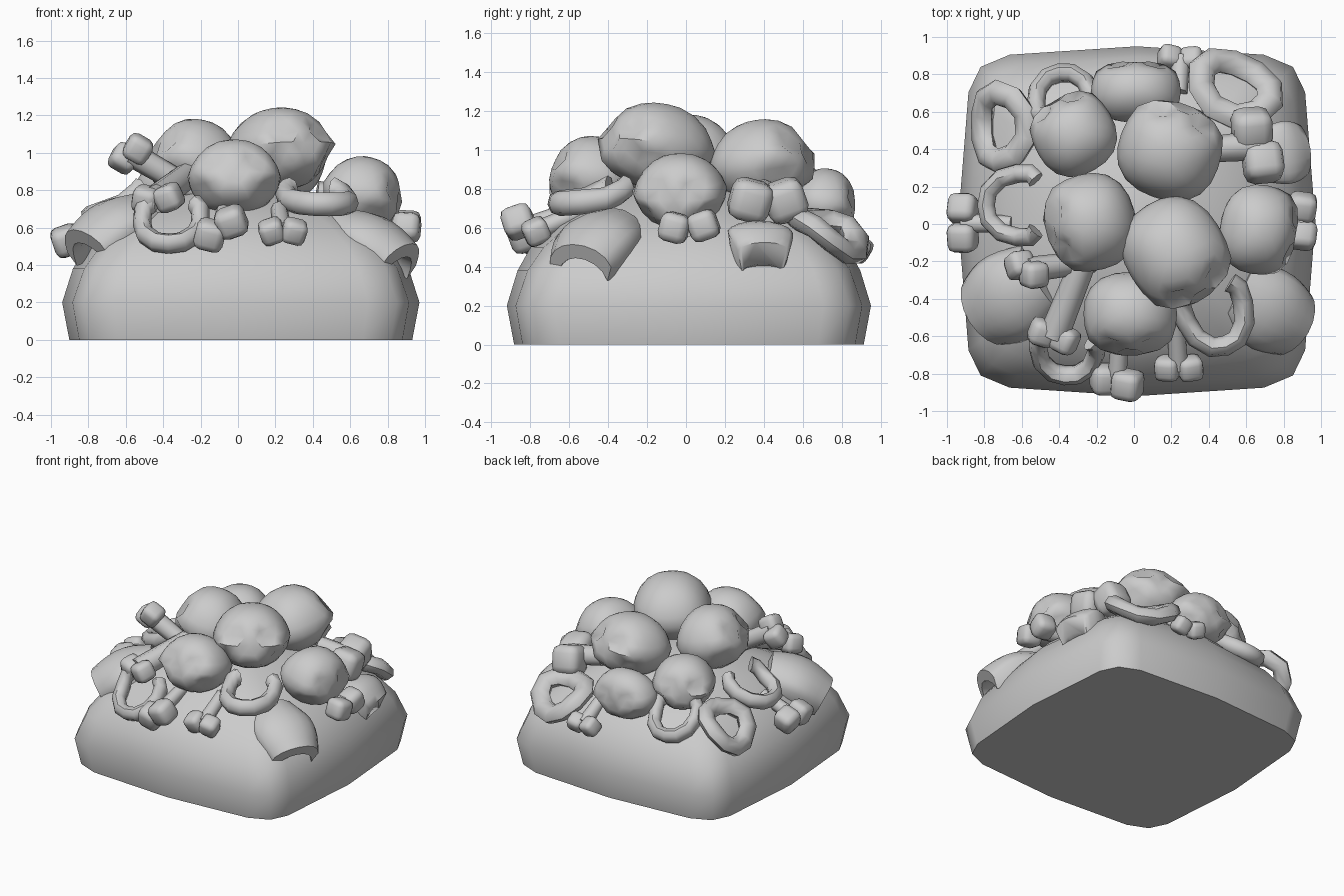
import bpy, bmesh, math
from mathutils import Matrix, Vector

if "Cube" in bpy.data.objects:
    bpy.data.objects.remove(bpy.data.objects["Cube"])

R = math.radians


def finish(bm, name, angle=40):
    bmesh.ops.recalc_face_normals(bm, faces=bm.faces)
    me = bpy.data.meshes.new(name)
    bm.to_mesh(me)
    bm.free()
    ob = bpy.data.objects.new(name, me)
    bpy.context.collection.objects.link(ob)
    bpy.ops.object.select_all(action='DESELECT')
    ob.select_set(True)
    bpy.context.view_layer.objects.active = ob
    bpy.ops.object.shade_smooth_by_angle(angle=R(angle))
    return ob


def frame(loc, yaw, tilt, roll=0):
    # local -y points outwards, positive tilt lowers it
    return (Matrix.Translation(loc) @ Matrix.Rotation(R(yaw), 4, 'Z')
            @ Matrix.Rotation(R(tilt), 4, 'X') @ Matrix.Rotation(R(roll), 4, 'Y'))


def loft(bm, rings, closed=False):
    n = len(rings[0])
    for i in range(len(rings) if closed else len(rings) - 1):
        a, b = rings[i], rings[(i + 1) % len(rings)]
        for j in range(n):
            k = (j + 1) % n
            bm.faces.new((a[j], a[k], b[k], b[j]))
    if not closed:
        bm.faces.new(rings[0])
        bm.faces.new(rings[-1])


# rounded square mound
def mound():
    bm = bmesh.new()
    quarter = [(0.955, 0.0), (0.90, 0.69), (0.835, 0.825), (0.68, 0.89), (0.0, 0.935)]
    outline = quarter[:4]
    outline += [(-x, y) for x, y in reversed(quarter[1:])]
    outline += [(-x, -y) for x, y in quarter[:4]]
    outline += [(x, -y) for x, y in reversed(quarter[1:])]
    levels = [(0, .96, 0), (.2, 1, 0), (.38, .935, .06), (.5, .85, .2), (.61, .72, .45),
              (.72, .53, .8), (.8, .3, 1), (.84, .1, 1)]
    rings = []
    for z, s, rnd in levels:
        ring = []
        for x, y in outline:
            d = math.hypot(x, y)
            f = s * (1 - rnd + rnd * 1.04 / d)
            ring.append(bm.verts.new((x * f + .015, y * f + .015, z)))
        rings.append(ring)
    loft(bm, rings)
    finish(bm, "mound", 55)


# skull: squashed sphere with dented eyes, nose and cheeks, tipped back
def skull(name, loc, yaw, tilt, sx, sy, sz):
    bm = bmesh.new()
    bmesh.ops.create_icosphere(bm, subdivisions=3, radius=1)
    dents = [((-.42, -.85, .30), .24, .22), ((.42, -.85, .30), .24, .22),
             ((0, -.95, -.02), .15, .15), ((-.75, -.65, -.45), .2, .25), ((.75, -.65, -.45), .2, .25)]
    bumps = [((-.72, -.7, -.02), .08, .2), ((.72, -.7, -.02), .08, .2),
             ((-.3, -.85, -.5), .1, .25), ((.3, -.85, -.5), .1, .25)]
    for v in bm.verts:
        d = v.co.normalized()
        # push towards a rounded box
        r = 1 / sum(abs(c) ** 2.4 for c in d) ** (1 / 2.4)
        for c, h, w in dents:
            r -= h * math.exp(-((d - Vector(c).normalized()).length / w) ** 2)
        for c, h, w in bumps:
            r += h * math.exp(-((d - Vector(c).normalized()).length / w) ** 2)
        p = d * r
        taper = 1 + .12 * min(p.z, 0) - .22 * max(p.z, 0)
        v.co = (p.x * sx * taper, p.y * sy * taper, p.z * sz)
    bm.transform(frame(loc, yaw, tilt))
    finish(bm, name, 60)


# tube swept along a path, for jaws and hip rings
def tube(name, pts, w, h, mat, closed):
    bm = bmesh.new()
    rings, n = [], len(pts)
    for i, p in enumerate(pts):
        a = pts[(i - 1) % n] if closed or i else p
        b = pts[(i + 1) % n] if closed or i < n - 1 else p
        t = (Vector(b) - Vector(a)).normalized()
        side = Vector((t.y, -t.x, 0)).normalized()
        rings.append([bm.verts.new(Vector(p) + side * w * math.cos(k * math.pi / 4)
                                   + Vector((0, 0, h * math.sin(k * math.pi / 4)))) for k in range(8)])
    loft(bm, rings, closed)
    bm.transform(mat)
    finish(bm, name, 50)


def jaw(name, loc, yaw, tilt, w=.16, d=.32, r=.05):
    pts = [(-w * .8, d * .5, .05), (-w, d * .38, .03), (-w, d * .1, 0), (-w * .85, -d * .22, 0),
           (-w * .45, -d * .45, 0)]
    pts += [(0, -d * .5, 0)] + [(-x, y, z) for x, y, z in reversed(pts)]
    tube(name, pts, r, r * 1.15, frame(loc, yaw, tilt), False)


def hip_ring(name, loc, yaw, tilt, w, d, r):
    pts = []
    for i in range(10):
        a = 2 * math.pi * i / 10
        pts.append((w * math.cos(a), d * math.sin(a), .03 * math.cos(2 * a)))
    tube(name, pts, r, r * .8, frame(loc, yaw, tilt), True)


# bone: tapered shaft ending in two blocky knobs
def bone(name, root, k1, k2, knob=.125, r=.045):
    bm = bmesh.new()
    root, k1, k2 = Vector(root), Vector(k1), Vector(k2)
    mid = (k1 + k2) / 2
    axis = mid - root
    rot = axis.to_track_quat('Z', 'Y').to_matrix().to_4x4()
    bmesh.ops.create_cone(bm, cap_ends=True, segments=8, radius1=r, radius2=r * 1.15, depth=axis.length,
                          matrix=Matrix.Translation((root + mid) / 2) @ rot)
    for k, twist in ((k1, 20), (k2, -15)):
        part = bmesh.new()
        bmesh.ops.create_cube(part, size=knob)
        bmesh.ops.bevel(part, geom=part.edges[:], offset=knob * .27, segments=2, profile=.5, affect='EDGES')
        part.transform(Matrix.Translation(k) @ rot @ Matrix.Rotation(R(twist), 4, 'Z'))
        tmp = bpy.data.meshes.new("tmp")
        part.to_mesh(tmp)
        part.free()
        bm.from_mesh(tmp)
        bpy.data.meshes.remove(tmp)
    finish(bm, name, 60)


# blade: arched plate, curling down towards its outer edge
def blade(name, loc, yaw, tilt, width, length, rise, thick=.09):
    bm = bmesh.new()
    rings = []
    for j in range(8):
        v = j / 7
        half = width * (.40 + .10 * math.sin(v * math.pi))
        thin = thick * (.7 if j in (0, 7) else 1)
        top, low = [], []
        for i in range(9):
            a = math.pi * (i / 8 - .5)
            u = math.sin(a * .92)
            z = rise * math.cos(a * .92) + .05 * math.sin(v * math.pi) - .02
            y = length * (v - .5) * (1 - .12 * u * u)
            top.append(bm.verts.new((u * half, y, z)))
            low.append(bm.verts.new((u * half * .78, y, z - thin)))
        rings.append(top + low[::-1])
    loft(bm, rings)
    bm.transform(frame(loc, yaw, tilt))
    finish(bm, name, 60)


mound()

for i, s in enumerate([
    ((-.23, .01, .96), -75, -12, .26, .245, .22), ((.19, .39, .94), 160, -10, .275, .265, .215),
    ((.22, -.15, 1.02), 32, -8, .27, .295, .22), ((-.02, -.48, .87), 0, -8, .25, .225, .20),
    ((.67, -.03, .79), 80, 15, .24, .215, .19), ((-.32, .48, .82), -150, 5, .22, .22, .185),
    ((.01, .71, .73), 180, 12, .24, .17, .175),
]):
    skull(f"skull_{i + 1}", *s)

jaw("jaw_left", (-.65, .10, .71), -90, 20, .17, .30)
jaw("jaw_front_left", (-.36, -.70, .60), -5, 38, .155, .28)
jaw("jaw_front_right", (.44, -.50, .74), 18, 6, .16, .32, .055)
jaw("jaw_back", (-.38, .69, .62), 190, 32, .15, .28)
hip_ring("hip_ring_left", (-.71, .52, .60), -88, 42, .185, .165, .068)
hip_ring("hip_ring_back", (.54, .73, .58), 155, 32, .20, .16, .075)

blade("blade_left", (-.65, -.38, .55), -58, 25, .50, .46, .17, .11)
blade("blade_right", (.70, -.45, .48), 60, 24, .46, .46, .16, .11)
blade("blade_back_right", (.80, .38, .54), 100, 22, .34, .28, .06, .17)

bone("bone_left", (-.65, .0, .62), (-.915, .08, .53), (-.915, -.07, .53), .155)
bone("bone_right", (.65, .05, .62), (.9, .09, .61), (.9, -.06, .60), .15)
bone("bone_front", (-.07, -.55, .7), (-.035, -.86, .63), (-.15, -.83, .56), .16)
bone("bone_front_right", (.22, -.5, .7), (.18, -.77, .58), (.30, -.77, .58), .13)
bone("bone_back", (.24, .7, .6), (.19, .89, .49), (.31, .88, .49), .12)
bone("bone_raised", (-.22, -.20, .79), (-.61, -.22, .97), (-.535, -.27, 1.02), .14, .06)
bone("bone_leaning", (-.27, -.20, .88), (-.37, -.62, .76), (-.49, -.58, .75), .14, .07)
bone("bone_back_right", (.42, .40, .78), (.63, .51, .74), (.69, .33, .74), .21, .07)
